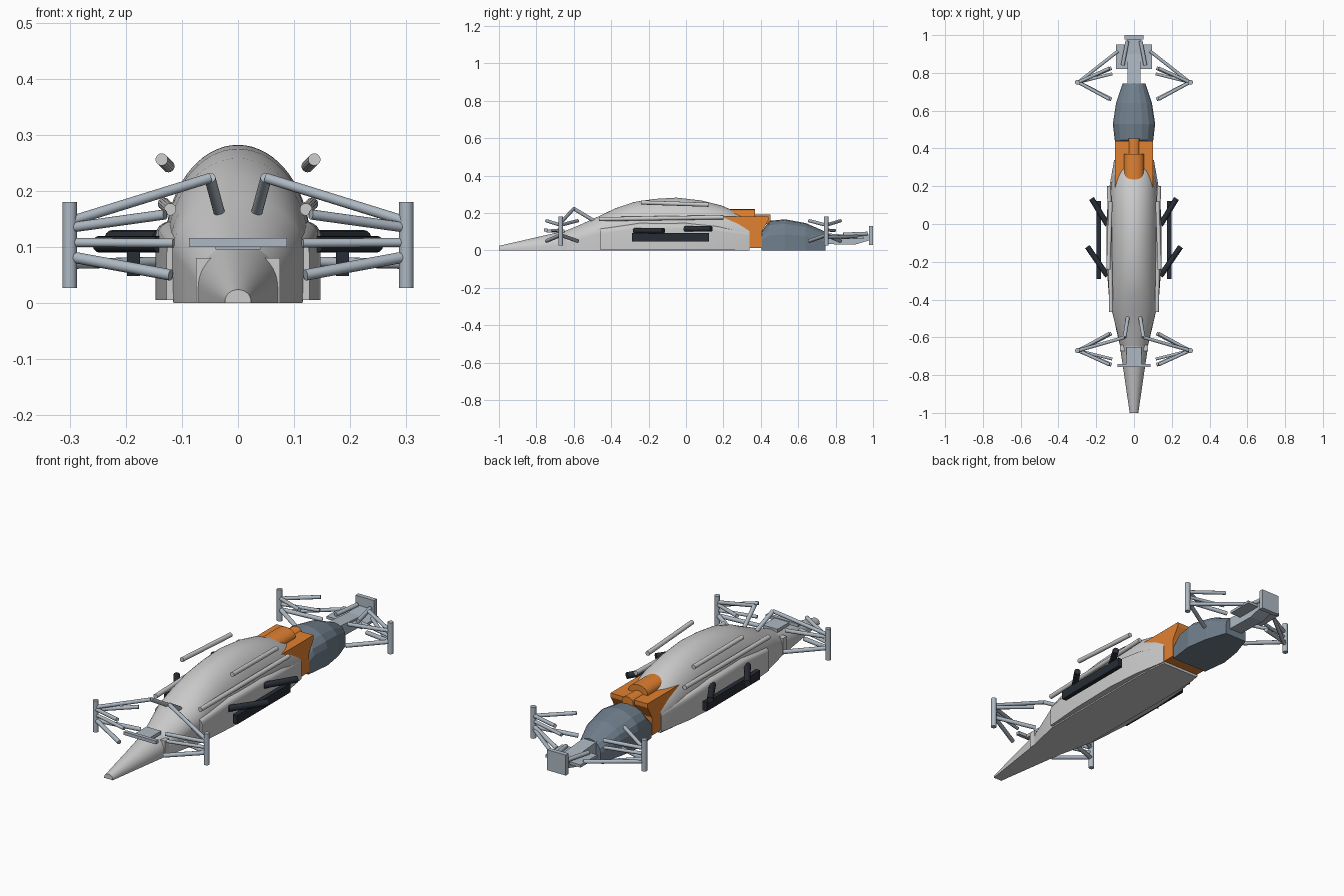
import bpy, bmesh, math
from mathutils import Vector

if "Cube" in bpy.data.objects:
    bpy.data.objects.remove(bpy.data.objects["Cube"])


def material(name, rgb):
    m = bpy.data.materials.new(name)
    m.diffuse_color = (*rgb, 1)
    m.use_nodes = True
    m.node_tree.nodes["Principled BSDF"].inputs["Base Color"].default_value = m.diffuse_color
    return m


ORANGE = material("orange", (0.75, 0.22, 0.03))
SLATE = material("slate", (0.16, 0.21, 0.26))
DARK = material("dark", (0.02, 0.025, 0.035))
STEEL = material("steel", (0.42, 0.48, 0.54))


def finish(name, bm, mat=None, smooth=None):
    bmesh.ops.recalc_face_normals(bm, faces=bm.faces)
    me = bpy.data.meshes.new(name)
    bm.to_mesh(me)
    bm.free()
    ob = bpy.data.objects.new(name, me)
    bpy.context.collection.objects.link(ob)
    if mat:
        me.materials.append(mat)
    if smooth:
        bpy.ops.object.select_all(action='DESELECT')
        ob.select_set(True)
        bpy.context.view_layer.objects.active = ob
        bpy.ops.object.shade_smooth_by_angle(angle=math.radians(smooth))
    return ob


def skin(name, rings, mat=None, smooth=None):
    """Join equal closed rings of points and cap both ends."""
    bm = bmesh.new()
    vs = [[bm.verts.new(p) for p in r] for r in rings]
    n = len(vs[0])
    for a, b in zip(vs, vs[1:]):
        for i in range(n):
            j = (i + 1) % n
            bm.faces.new((a[i], a[j], b[j], b[i]))
    bm.faces.new(vs[0])
    bm.faces.new(vs[-1])
    return finish(name, bm, mat, smooth)


def arch_loft(name, stations, seg, mat=None, smooth=None, power=1.0, z0=0.0):
    """Stations: y, base half width, shoulder half width, shoulder z, top z."""
    rings = []
    for y, wb, w, zs, zt in stations:
        ring = [(-wb, y, z0), (wb, y, z0)]
        for i in range(seg + 1):
            a = math.pi * i / seg
            c, s = math.cos(a), math.sin(a)
            ring.append((w * math.copysign(abs(c) ** power, c), y,
                         zs + (zt - zs) * max(s, 0) ** power))
        rings.append(ring)
    return skin(name, rings, mat, smooth)


def box(name, x, y, z, mat=None):
    rings = [[(x[0], v, z[0]), (x[1], v, z[0]), (x[1], v, z[1]), (x[0], v, z[1])] for v in y]
    return skin(name, rings, mat)


def rod(name, a, b, r, mat=None, seg=14):
    a, b = Vector(a), Vector(b)
    d = b - a
    bm = bmesh.new()
    bmesh.ops.create_cone(bm, cap_ends=True, segments=seg, radius1=r, radius2=r, depth=d.length)
    rot = d.to_track_quat('Z', 'Y').to_matrix().to_4x4()
    rot.translation = (a + b) / 2
    bm.transform(rot)
    return finish(name, bm, mat, 40)


def rods_both(name, a, b, r, mat=None):
    for side, s in (("left", -1), ("right", 1)):
        rod(f"{name}_{side}", (a[0] * s, *a[1:]), (b[0] * s, *b[1:]), r, mat)


# Nose cone
arch_loft("nose_cone", [(-1, .023, .023, .004, .024), (-.80, .052, .052, .015, .07),
                        (-.645, .075, .075, .03, .105)], 24, None, 30)
box("front_bulkhead", (-.075, .075), (-.672, -.64), (0, .08))

# Main hull with rounded canopy
arch_loft("hull", [(-.66, .07, .07, .03, .098), (-.57, .092, .09, .06, .135),
                   (-.46, .115, .117, .09, .185), (-.38, .115, .121, .10, .224),
                   (-.28, .115, .126, .10, .258), (-.17, .115, .129, .10, .275),
                   (-.05, .115, .130, .10, .282), (.08, .115, .128, .10, .267),
                   (.19, .115, .122, .10, .24), (.27, .11, .115, .09, .205),
                   (.34, .10, .105, .07, .175)], 32, None, 30)

# Side pods, one squarish loft across the hull
arch_loft("side_pods", [(-.46, .127, .127, .09, .125), (-.25, .143, .143, .115, .155),
                        (.0, .147, .147, .115, .155), (.17, .135, .135, .10, .14),
                        (.34, .105, .105, .08, .105)], 16, None, 30, .6, .006)

# Tubes along the canopy and pods
rods_both("upper_tube", (.136, -.24, .256), (.124, .12, .244), .011)
rods_both("lower_tube", (.121, -.465, .167), (.132, .20, .177), .011)

# Dark side rails and outriggers
for side, s in (("left", -1), ("right", 1)):
    box(f"side_rail_{side}", sorted((s * .175, s * .198)), (-.29, .122), (.048, .092), DARK)
rods_both("front_outrigger", (.14, -.275, .105), (.247, -.12, .105), .015, DARK)
rods_both("rear_outrigger", (.14, -.005, .115), (.225, .135, .115), .015, DARK)

# Orange engine block with forward wedge
side = [(.17, .18), (.44, .18), (.44, .16), (.405, .10), (.405, .012), (.34, .012), (.34, .10)]
skin("engine_block", [[(x, y, z) for y, z in side] for x in (-.1, .1)], ORANGE)
arch_loft("engine_cover", [(.225, .052, .052, .185, .22), (.37, .052, .052, .185, .22)],
          16, ORANGE, 30, 1, .15)
arch_loft("engine_plug", [(.36, .03, .03, .17, .192), (.452, .03, .03, .17, .192)],
          12, ORANGE, 30, 1, .14)

# Faceted gearbox housing
arch_loft("gearbox", [(.405, .098, .098, .06, .10), (.445, .102, .102, .08, .158),
                      (.53, .112, .112, .085, .166), (.64, .095, .095, .075, .146),
                      (.745, .06, .06, .045, .10)], 8, SLATE)

# Tail structure
beam = [(.70, .035), (.90, .03), (.985, .055), (.985, .085), (.90, .08), (.70, .095)]
skin("tail_beam", [[(x, y, z) for y, z in beam] for x in (-.035, .035)], STEEL)
box("tail_plate", (-.095, .095), (.82, .95), (.062, .075), STEEL)
box("rear_pad", (-.05, .05), (.978, 1.0), (.03, .13), STEEL)

# Nose mount
box("nose_crossbar", (-.087, .087), (-.758, -.74), (.10, .116), STEEL)
box("nose_mount", (-.04, .04), (-.745, -.65), (.096, .112), STEEL)

# Suspension: upright, wishbones and track rod on each axle, d points inwards from the axle
for axle, y0, d in (("front", -.67, 1), ("rear", .75, -1)):
    rods_both(f"{axle}_upright", (.3, y0, .027), (.3, y0, .18), .013, STEEL)
    for leg, dy in (("inner", .09), ("outer", -.075)):
        y = y0 + d * dy
        rods_both(f"{axle}_upper_{leg}_arm", (.295, y0, .135), (.13, y, .158), .009, STEEL)
        rods_both(f"{axle}_lower_{leg}_arm", (.295, y0, .082), (.12, y, .05), .010, STEEL)
    rods_both(f"{axle}_track_rod", (.295, y0, .108), (.115, y0 - d * .045, .107), .008, STEEL)

# Push rods and rockers
rods_both("front_push_rod", (.295, -.67, .147), (.05, -.6, .223), .009, STEEL)
rods_both("front_rocker", (.05, -.6, .223), (.033, -.495, .16), .010, STEEL)
rods_both("rear_push_rod", (.295, .75, .07), (.085, .915, .075), .009, STEEL)
rods_both("rear_rocker", (.06, .84, .085), (.035, .97, .09), .010, STEEL)
